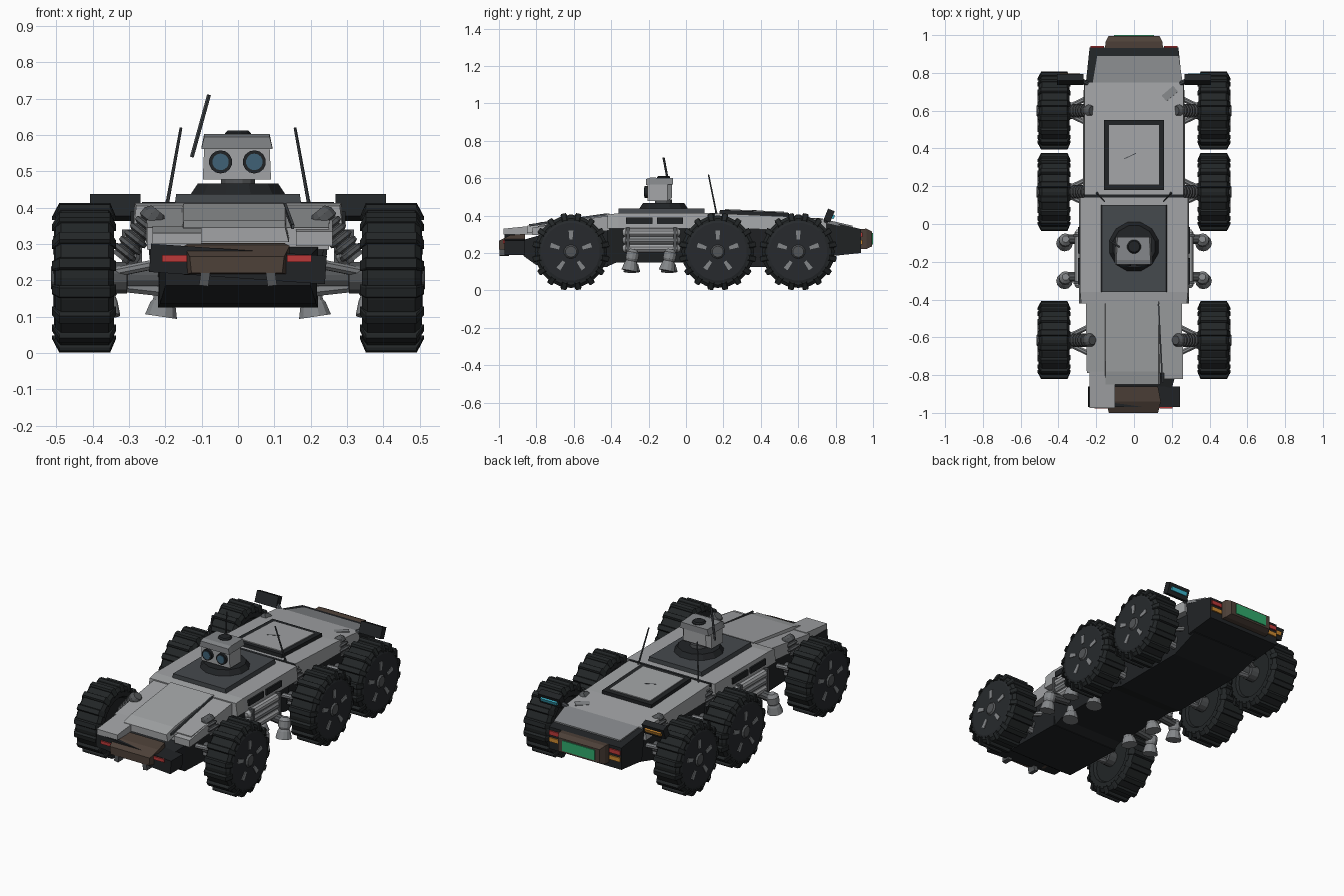
import bpy, bmesh, math
from mathutils import Vector, Matrix, Euler

if "Cube" in bpy.data.objects:
    bpy.data.objects.remove(bpy.data.objects["Cube"])

COL = dict(light=(.36, .37, .38), mid=(.23, .24, .25), dark=(.06, .067, .075), steel=(.085, .09, .095),
           black=(.015, .017, .019), tyre=(.016, .019, .02), disc=(.02, .023, .026), brown=(.075, .052, .04), red=(.5, .04, .04),
           green=(.03, .4, .15), blue=(.05, .12, .18), cyan=(.05, .5, .65), amber=(.6, .25, .03))
MATS = {}
for k, c in COL.items():
    MATS[k] = bpy.data.materials.new(k)
    MATS[k].diffuse_color = (*c, 1)


def finish(name, bm, mat):
    bmesh.ops.recalc_face_normals(bm, faces=bm.faces)
    me = bpy.data.meshes.new(name)
    bm.to_mesh(me)
    bm.free()
    ob = bpy.data.objects.new(name, me)
    bpy.context.collection.objects.link(ob)
    me.materials.append(MATS[mat])
    return ob


def skin(bm, rings):
    """Join equal rings of points into a closed solid."""
    vs = [[bm.verts.new(p) for p in r] for r in rings]
    n = len(vs[0])
    for a, b in zip(vs, vs[1:]):
        for i in range(n):
            bm.faces.new((a[i], a[(i + 1) % n], b[(i + 1) % n], b[i]))
    bm.faces.new(vs[0])
    bm.faces.new(vs[-1][::-1])


def loft(name, secs, mat, cx=0):
    """Sections along y: (y, top half width, bottom half width, z bottom, z top)."""
    bm = bmesh.new()
    skin(bm, [[(cx - wb, y, z0), (cx + wb, y, z0), (cx + wt, y, z1), (cx - wt, y, z1)] for y, wt, wb, z0, z1 in secs])
    return finish(name, bm, mat)


def box(name, c, s, mat, rot=(0, 0, 0)):
    bm = bmesh.new()
    m = Matrix.Translation(c) @ Euler([math.radians(a) for a in rot]).to_matrix().to_4x4() @ Matrix.Diagonal((*s, 1))
    bmesh.ops.create_cube(bm, size=1, matrix=m)
    return finish(name, bm, mat)


def rod(name, p, q, prof, mat, n=12):
    """Turned part from p to q; prof is a radius or a list of (t, radius)."""
    p, q = Vector(p), Vector(q)
    if not isinstance(prof, list):
        prof = [(0, prof), (1, prof)]
    R = (q - p).to_track_quat('Z', 'Y')
    bm = bmesh.new()
    skin(bm, [[p.lerp(q, t) + R @ Vector((r * math.cos(math.tau * (i + .5) / n), r * math.sin(math.tau * (i + .5) / n), 0))
               for i in range(n)] for t, r in prof])
    return finish(name, bm, mat)


def wheel(s, y, tag):
    c = Vector((s * .422, y, .207))
    at = lambda x, r, a: c + Vector((s * x, r * math.cos(a), r * math.sin(a)))
    # tyre
    bm = bmesh.new()
    prof = [(-.065, .03), (-.065, .13), (-.08, .14), (-.08, .175), (-.066, .194), (.066, .194), (.08, .178), (.08, .165)]
    skin(bm, [[at(x, r, math.tau * i / 20) for i in range(20)] for x, r in prof])
    finish("tyre_" + tag, bm, 'tyre')
    # tread lugs
    bm = bmesh.new()
    for i in range(16):
        a = math.tau * (i + .5) / 16
        skin(bm, [[at(-.086, r0, a - d), at(-.07, r1, a - d), at(.07, r1, a - d), at(.09, r0, a - d)]
                  for d, r0, r1 in ((-.085, .165, .2), (-.06, .17, .208), (.06, .17, .208), (.085, .165, .2))])
    finish("tread_" + tag, bm, 'tyre')
    # wheel disc, hub and spokes
    rod("wheel_disc_" + tag, at(.06, 0, 0), at(.084, 0, 0), [(0, .168), (.8, .168), (1, .155)], 'disc', 20)
    rod("wheel_hub_" + tag, at(.05, 0, 0), at(.093, 0, 0), [(0, .05), (.8, .038), (1, .03)], 'steel', 10)
    bm = bmesh.new()
    for i in range(5):
        a = math.pi / 2 + math.tau * i / 5
        skin(bm, [[at(.08, r, a - w), at(.088, r, a - w), at(.088, r, a + w), at(.08, r, a + w)]
                  for r, w in ((.065, .13), (.115, .11))])
    finish("wheel_spokes_" + tag, bm, 'mid')


# wheels and suspension
for s, sd in ((-1, "left"), (1, "right")):
    for y, pos in ((-.615, "front"), (.17, "middle"), (.6, "rear")):
        tag = pos + "_" + sd
        wheel(s, y, tag)
        rod("axle_" + tag, (s * .15, y, .207), (s * .37, y, .207), [(0, .03), (.7, .03), (.71, .045), (1, .045)], 'steel')
        for d in (-.09, .09):
            rod("wishbone_" + tag, (s * .2, y + d, .25), (s * .35, y + d * .2, .22), .014, 'mid', 8)
        rod("lower_arm_" + tag, (s * .17, y, .17), (s * .35, y, .19), .02, 'mid', 8)
        rings = [(0, .024), (.1, .036), (.22, .036)]
        for k in range(5):
            t = .25 + k * .14
            rings += [(t, .026), (t + .03, .037), (t + .09, .037), (t + .12, .026)]
        rod("shock_" + tag, (s * .22, y, .392), (s * .325, y, .26), rings + [(1, .03)], 'steel')

# dark hull and belly
loft("hull_front", [(-.87, .2, .2, .185, .27), (-.8, .22, .215, .135, .29), (-.42, .22, .22, .125, .36)], 'black')
loft("hull_middle", [(-.42, .25, .21, .128, .37), (-.37, .25, .21, .15, .37), (.06, .25, .21, .15, .37), (.14, .25, .21, .125, .37)], 'black')
loft("hull_rear", [(.14, .23, .21, .125, .37), (.6, .23, .21, .125, .36), (.78, .23, .22, .18, .34)], 'black')

# front deck with broken corner
loft("front_deck", [(-.79, .25, .25, .285, .345), (-.41, .255, .255, .32, .4)], 'light')
loft("front_deck_panel", [(-.85, .14, .15, .305, .345), (-.78, .14, .15, .32, .364), (-.41, .14, .15, .38, .412)], 'light', -.01)
loft("front_corner_plate", [(-.975, .067, .067, .3, .33), (-.78, .067, .067, .3, .35)], 'light', -.168)
loft("front_right_plate", [(-.82, .05, .05, .295, .335), (-.6, .05, .05, .31, .372)], 'light', .21)
box("front_deck_seam", (.14, -.63, .377), (.008, .42, .012), 'dark', (8, 0, 3))

# front bumper, knocked crooked
box("front_bumper", (0, -.915, .245), (.485, .11, .078), 'black', (0, 4, 0))
loft("front_bumper_block", [(-1, .13, .125, .22, .265), (-.94, .145, .145, .215, .295), (-.86, .13, .13, .215, .303)], 'brown', -.003)
for s, sd in ((-1, "left"), (1, "right")):
    box("front_light_" + sd, (s * .172 - .003, -.968, .26), (.068, .02, .018), 'red')
    box("tow_hook_" + sd, (s * .09, -.972, .217), (.026, .05, .065), 'steel', (0, s * -8, 0))

# middle deck, vents and side gear
loft("middle_deck", [(-.42, .28, .29, .33, .405), (-.36, .285, .29, .33, .413), (.14, .285, .29, .33, .413)], 'light')
for s, sd in ((-1, "left"), (1, "right")):
    for y in (-.25, -.085):
        box("side_vent_" + sd, (s * .29, y, .372), (.012, .14, .034), 'black')
    for i, z in enumerate((.225, .268, .31)):
        rod("side_tank_" + sd, (s * .292, -.34, z), (s * .292, -.03, z),
            [(0, .012), (.05, .024), (.95, .024), (1, .012)], 'light' if i != 1 else 'mid', 10)
    for y in (-.31, -.06):
        box("tank_strap_" + sd, (s * .292, y, .267), (.054, .016, .145), 'steel')
    # belly nozzles and outer thruster pods
    for y in (-.29, -.09):
        rod("belly_nozzle_" + sd, (s * .2, y, .18), (s * .212, y, .1), [(0, .028), (.45, .03), (.55, .036), (1, .046)], 'mid')
        rod("pod_arm_" + sd, (s * .24, y + .01, .205), (s * .37, y + .01, .19), .026, 'steel', 10)
        rod("pod_" + sd, (s * .362, y + .01, .22), (s * .368, y - .012, .105),
            [(0, .018), (.15, .034), (.45, .034), (.55, .028), (.65, .034), (1, .044)], 'mid')

# turret
loft("turret_plate", [(-.36, .17, .175, .405, .438), (.1, .17, .175, .405, .438)], 'dark')
rod("turret_ring", (0, -.12, .437), (0, -.12, .466), [(0, .135), (1, .115)], 'black')
rod("turret_neck", (0, -.12, .46), (0, -.12, .485), .048, 'steel')
loft("head", [(-.205, .09, .094, .478, .57), (-.1, .09, .094, .478, .57), (-.075, .07, .075, .495, .57)], 'light', -.003)
loft("head_visor", [(-.215, .09, .098, .562, .595), (-.19, .09, .098, .565, .603), (-.07, .085, .095, .565, .6)], 'mid', -.003)
rod("head_cap", (0, -.12, .595), (0, -.12, .612), [(0, .037), (.6, .037), (1, .03)], 'black')
for x in (-.048, .045):
    rod("eye_ring", (x, -.19, .526), (x, -.222, .526), .032, 'black', 14)
    rod("eye_lens", (x, -.21, .526), (x, -.225, .526), .023, 'blue', 14)
rod("head_antenna", (-.127, -.088, .54), (-.08, -.12, .71), .006, 'dark', 6)
for s, sd in ((-1, "left"), (1, "right")):
    rod("deck_antenna_" + sd, (s * .197, .165, .4), (s * .157, .12, .62), [(0, .009), (.1, .005), (1, .004)], 'dark', 6)

# rear deck and hatch
loft("rear_deck", [(.14, .262, .27, .33, .413), (.55, .262, .27, .325, .395), (.75, .262, .265, .31, .378)], 'light')
box("deck_joint", (0, .148, .405), (.53, .016, .02), 'black')
box("hatch_frame", (0, .365, .41), (.32, .37, .026), 'black', (-2.5, 0, 0))
box("hatch_panel", (0, .365, .417), (.265, .315, .022), 'light', (-2.5, 0, 0))
box("hatch_scratch", (-.02, .36, .4285), (.07, .004, .002), 'dark', (-2.5, 0, 25))
box("deck_patch", (.19, .69, .38), (.08, .04, .012), 'mid', (-5, 0, 40))

# tail box with lights
loft("tail_box", [(.745, .255, .235, .18, .372), (.935, .235, .235, .2, .328)], 'black')
loft("tail_panel", [(.75, .238, .238, .36, .378), (.89, .215, .215, .33, .346)], 'mid', .02)
loft("tail_frame", [(.92, .155, .155, .222, .328), (.965, .15, .15, .222, .33), (.995, .135, .135, .235, .315)], 'brown')
box("tail_screen", (0, .992, .276), (.21, .016, .06), 'green')
for s, sd in ((-1, "left"), (1, "right")):
    box("tail_light_red_" + sd, (s * .195, .935, .298), (.07, .016, .024), 'red')
    box("tail_light_amber_" + sd, (s * .195, .935, .258), (.07, .016, .024), 'amber')
    # marker light boxes on the rear corners
    box("marker_box_" + sd, (s * .338, .765, .4), (.14, .038, .065), 'black', (-22, 0, 0))
    box("marker_light_" + sd, (s * .338, .787, .393), (.105, .012, .022), 'cyan' if s > 0 else 'amber', (-22, 0, 0))
    rod("marker_arm_" + sd, (s * .22, .73, .35), (s * .29, .765, .395), .014, 'dark', 8)

for m in bpy.data.materials:
    if m.users and not m.is_grease_pencil:
        m.use_nodes = True
        m.node_tree.nodes["Principled BSDF"].inputs["Base Color"].default_value = m.diffuse_color
